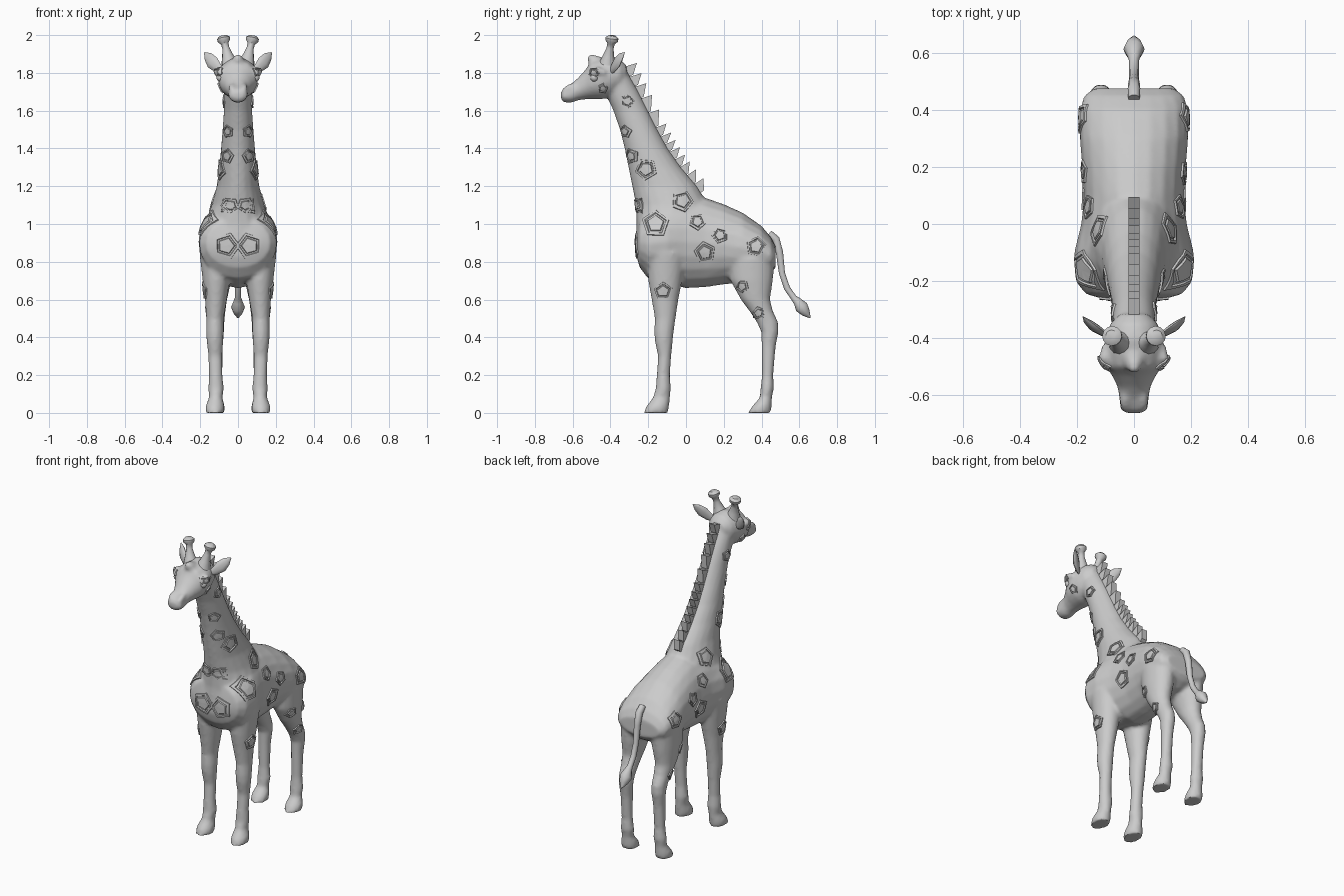
import bpy, bmesh, math
from mathutils import Vector
from mathutils.bvhtree import BVHTree

cube = bpy.data.objects.get("Cube")
if cube:
    bpy.data.objects.remove(cube)

hide = bpy.data.materials.new("plain grey")
hide.use_nodes = True
GREY = (0.6, 0.6, 0.6, 1)
hide.diffuse_color = GREY
hide.node_tree.nodes["Principled BSDF"].inputs["Base Color"].default_value = GREY


def finish(name, bm, angle=40):
    bmesh.ops.recalc_face_normals(bm, faces=bm.faces)
    mesh = bpy.data.meshes.new(name)
    bm.to_mesh(mesh)
    bm.free()
    mesh.materials.append(hide)
    ob = bpy.data.objects.new(name, mesh)
    bpy.context.collection.objects.link(ob)
    smooth(ob, angle)
    return ob


def smooth(ob, angle):
    bpy.ops.object.select_all(action='DESELECT')
    ob.select_set(True)
    bpy.context.view_layer.objects.active = ob
    bpy.ops.object.shade_smooth_by_angle(angle=math.radians(angle))


def skin(bm, rings):
    """Bridge closed rings of points and cap both ends."""
    vs = [[bm.verts.new(p) for p in r] for r in rings]
    n = len(vs[0])
    for a, b in zip(vs, vs[1:]):
        for i in range(n):
            bm.faces.new((a[i], a[(i + 1) % n], b[(i + 1) % n], b[i]))
    bm.faces.new(vs[0])
    bm.faces.new(vs[-1])


def loft(bm, rows, upright, side=1, n=20):
    """Rows: position on the axis, low edge, high edge, half width, x centre."""
    rings = []
    for pos, lo, hi, hw, cx in rows:
        ring = []
        for i in range(n):
            t = math.tau * i / n
            x = side * cx + hw * math.cos(t)
            d = (lo + hi) / 2 + (hi - lo) / 2 * math.sin(t)
            ring.append((x, d, pos) if upright else (x, pos, d))
        rings.append(ring)
    skin(bm, rings)


def tube(bm, pts, flat=1.0, n=10):
    """Round or flattened tube through (point, radius) pairs."""
    rings = []
    for k, (p, r) in enumerate(pts):
        a, b = pts[max(k - 1, 0)][0], pts[min(k + 1, len(pts) - 1)][0]
        d = (Vector(b) - Vector(a)).normalized()
        u = d.cross(Vector((0, 1, 0.3))).normalized()
        v = d.cross(u)
        rings.append([Vector(p) + r * (u * math.cos(t) + v * flat * math.sin(t))
                      for t in (math.tau * i / n for i in range(n))])
    skin(bm, rings)


# Torso, neck, head and legs, fused into one skin
TORSO = [(-.262, .83, .95, .11), (-.245, .77, 1.03, .17), (-.2, .71, 1.08, .205),
         (-.1, .685, 1.13, .21), (0, .66, 1.15, .185), (.1, .665, 1.14, .175),
         (.2, .68, 1.105, .182), (.3, .69, 1.06, .19), (.4, .71, .99, .19),
         (.45, .74, .93, .175), (.475, .77, .88, .14)]
NECK = [(.82, -.25, -.05, .16), (.9, -.268, .02, .19), (1, -.262, .1, .175),
        (1.1, -.265, .12, .14), (1.2, -.285, .06, .113), (1.3, -.305, -.025, .1),
        (1.4, -.325, -.095, .09), (1.5, -.35, -.15, .082), (1.6, -.385, -.2, .075),
        (1.7, -.43, -.25, .075), (1.78, -.45, -.295, .075), (1.83, -.44, -.32, .06)]
HEAD = [(-.662, 1.665, 1.7, .03), (-.65, 1.645, 1.715, .048), (-.61, 1.64, 1.74, .052),
        (-.57, 1.655, 1.775, .058), (-.53, 1.66, 1.82, .078), (-.5, 1.66, 1.865, .098),
        (-.45, 1.66, 1.88, .108), (-.4, 1.67, 1.89, .1), (-.35, 1.7, 1.875, .085),
        (-.315, 1.76, 1.84, .05)]
FORELEG = [(0, -.225, -.095, .05, .123), (.035, -.21, -.09, .05, .122),
           (.08, -.175, -.085, .036, .118), (.13, -.16, -.08, .041, .116),
           (.2, -.155, -.085, .036, .118), (.3, -.148, -.078, .037, .12),
           (.38, -.165, -.07, .044, .122), (.43, -.168, -.065, .046, .122),
           (.5, -.165, -.055, .046, .122), (.6, -.182, -.04, .058, .117),
           (.7, -.2, -.02, .072, .115), (.85, -.21, 0, .08, .125)]
HINDLEG = [(0, .328, .45, .05, .12), (.035, .35, .453, .05, .12),
           (.08, .39, .455, .036, .118), (.13, .395, .465, .041, .116),
           (.2, .402, .462, .034, .116), (.35, .4, .475, .036, .116),
           (.43, .398, .49, .042, .116), (.48, .375, .488, .044, .116),
           (.54, .335, .46, .05, .116), (.6, .29, .445, .058, .116),
           (.7, .235, .46, .075, .11), (.82, .22, .47, .085, .105)]
bm = bmesh.new()
for rows, upright in ((TORSO, False), (NECK, True), (HEAD, False)):
    loft(bm, [r + (0,) for r in rows], upright)
for s in (1, -1):
    loft(bm, FORELEG, True, s)
    loft(bm, HINDLEG, True, s)
    # brow and nostril swellings
    tube(bm, [((s * .085, -.5, 1.80), .02), ((s * .1, -.47, 1.81), .026),
              ((s * .095, -.43, 1.80), .02)])
    tube(bm, [((s * .03, -.655, 1.70), .012), ((s * .032, -.62, 1.72), .02),
              ((s * .03, -.58, 1.74), .012)])
# forehead bump
tube(bm, [((0, -.46, 1.84), .05), ((0, -.5, 1.875), .028), ((0, -.515, 1.892), .01)])
body = finish("body", bm, 180)
remesh = body.modifiers.new("fuse", 'REMESH')
remesh.mode, remesh.voxel_size = 'VOXEL', 0.011
soften = body.modifiers.new("soften", 'SMOOTH')
soften.factor, soften.iterations = 0.5, 4
deps = bpy.context.evaluated_depsgraph_get()
body.data = bpy.data.meshes.new_from_object(body.evaluated_get(deps))
body.modifiers.clear()
if not body.data.materials:
    body.data.materials.append(hide)
smooth(body, 50)
bm = bmesh.new()
bm.from_mesh(body.data)
tree = BVHTree.FromBMesh(bm)
bm.free()


# Coat patches: framed pentagons laid on the skin
PROFILE = [(1, -.004), (.96, .007), (.78, .007), (.74, .001), (.62, .001), (.56, .007), (.05, .008)]


def patch(bm, centre, aim, size, turn):
    aim = Vector(aim).normalized()
    u = aim.cross(Vector((0, 0, 1))).normalized()
    v = u.cross(aim)
    corners = [(math.cos(turn + math.tau * i / 5), math.sin(turn + math.tau * i / 5)) for i in range(5)]
    outline = [Vector(a).lerp(Vector(b), k / 4) for a, b in zip(corners, corners[1:] + corners[:1])
               for k in range(4)]
    rings = []
    for scale, lift in PROFILE:
        ring = []
        for q in outline:
            start = Vector(centre) + (u * q.x + v * q.y) * size * scale - aim * 0.5
            hit, normal, _, _ = tree.ray_cast(start, aim)
            if hit is None:
                hit, normal, _, _ = tree.find_nearest(start + aim * 0.5)
            ring.append(hit + normal * lift)
        rings.append(ring)
    skin(bm, rings[:])


FLANK = [(-.16, 1.0, .075), (-.02, 1.12, .06), (-.21, 1.29, .06), (.1, .85, .06),
         (.37, .88, .055), (.06, 1.01, .045), (.18, .94, .045), (-.12, .645, .05),
         (-.31, 1.65, .038), (.3, .67, .035), (.385, .53, .035), (-.44, 1.72, .028),
         (-.485, 1.8, .028), (-.26, 1.1, .04)]
CHEST = [(.075, .885, .072), (.05, 1.1, .042), (.045, 1.49, .036), (.06, 1.36, .042)]
bm = bmesh.new()
for s in (1, -1):
    for k, (y, z, size) in enumerate(FLANK):
        patch(bm, (s * .12, y, z), (-s, 0, 0), size, k * 0.9 + .3)
    for k, (x, z, size) in enumerate(CHEST):
        patch(bm, (s * x, -.3, z), (-s * .35, 1, 0), size, math.pi / 2 + s * (.3 + k * .4))
finish("coat_patches", bm, 25)

# Mane: a row of wedge tufts down the back of the neck
CREST = [(-.315, 1.84), (-.25, 1.7), (-.15, 1.5), (-.09, 1.395), (-.02, 1.29), (.085, 1.17)]
bm = bmesh.new()
count = 13
for k in range(count):
    ends = []
    for f in (k / count, (k + 1) / count):
        i = min(int(f * 5), 4)
        ends.append(Vector((0, *CREST[i])).lerp(Vector((0, *CREST[i + 1])), f * 5 - i))
    top, low = ends
    along = (low - top).normalized()
    out = Vector((0, -along.z, along.y))
    tip = top + out * .055 + along * .012
    outline = [top - out * .03, tip, low + out * .012, low - out * .03]
    skin(bm, [[p + Vector((x, 0, 0)) for p in outline] for x in (-.019, .019)])
finish("mane", bm, 20)

# Horns, ears and eyes
for s, label in ((1, "left"), (-1, "right")):
    bm = bmesh.new()
    tube(bm, [((s * .045, -.415, 1.85), .045), ((s * .055, -.41, 1.89), .03),
              ((s * .064, -.402, 1.93), .019), ((s * .07, -.397, 1.955), .02),
              ((s * .074, -.394, 1.97), .034), ((s * .077, -.392, 1.985), .035),
              ((s * .079, -.391, 1.997), .02)], n=12)
    finish(label + "_horn", bm)
    bm = bmesh.new()
    tube(bm, [((s * .075, -.4, 1.805), .014), ((s * .105, -.385, 1.825), .026),
              ((s * .135, -.365, 1.855), .036), ((s * .158, -.345, 1.885), .026),
              ((s * .178, -.325, 1.908), .003)], flat=.4)
    finish(label + "_ear", bm)
    bm = bmesh.new()
    bmesh.ops.create_uvsphere(bm, u_segments=12, v_segments=8, radius=.022)
    bmesh.ops.translate(bm, verts=bm.verts, vec=(s * .092, -.485, 1.775))
    finish(label + "_eye", bm)

# Tail with its tuft
bm = bmesh.new()
tube(bm, [((0, .44, .95), .02), ((0, .475, .92), .022), ((0, .495, .85), .02),
          ((0, .508, .74), .017), ((0, .535, .66), .017), ((0, .57, .61), .017),
          ((0, .59, .59), .024), ((0, .612, .56), .037), ((0, .635, .53), .025),
          ((0, .658, .503), .003)])
finish("tail", bm)
